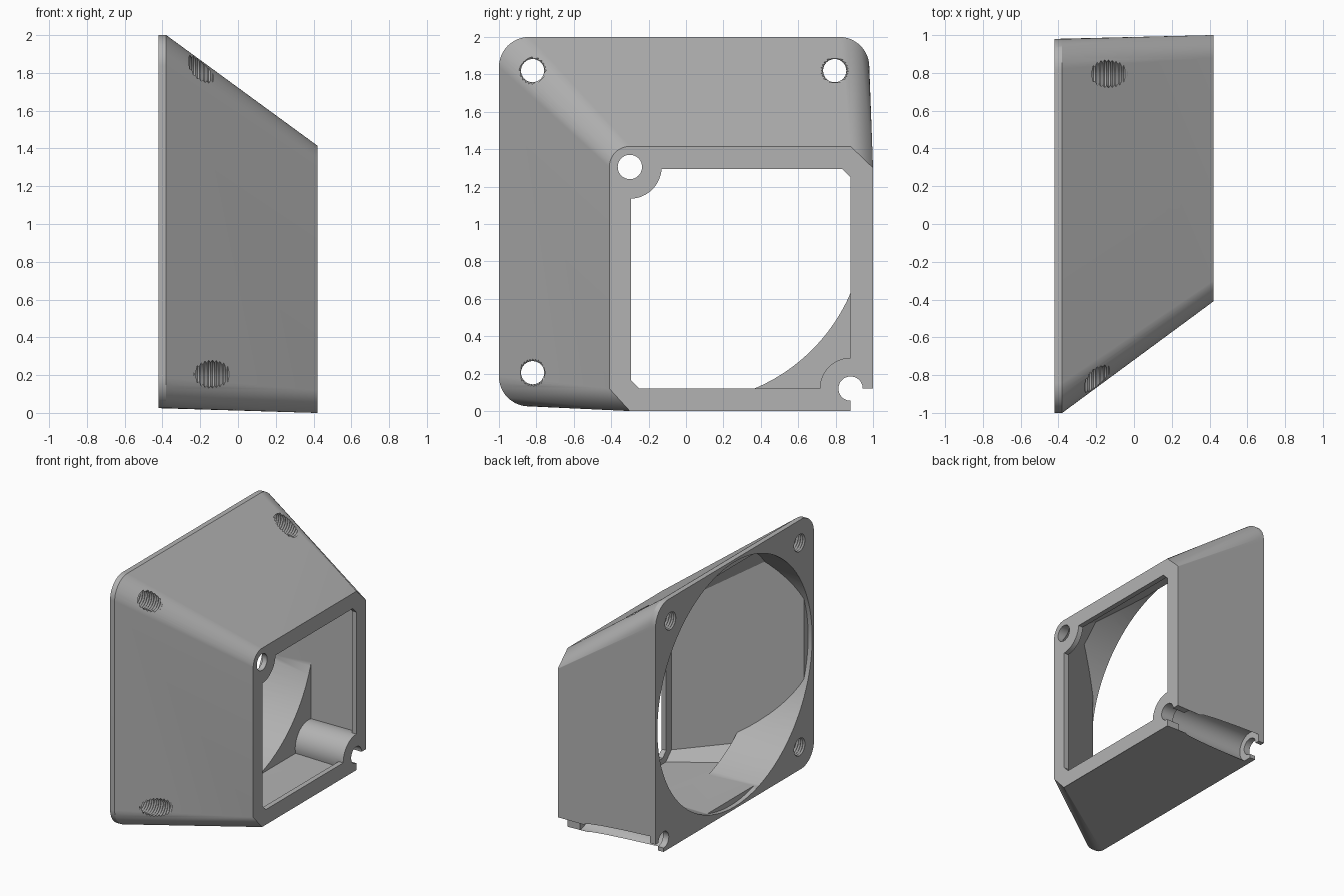
import bpy, bmesh, math

old = bpy.data.objects.get("Cube")
if old:
    bpy.data.objects.remove(old)

grey = bpy.data.materials.new("light_grey")
GREY = (0.45, 0.45, 0.45, 1)
grey.diffuse_color = GREY
grey.use_nodes = True
grey.node_tree.nodes["Principled BSDF"].inputs["Base Color"].default_value = GREY


def make_object(name, bm):
    bmesh.ops.recalc_face_normals(bm, faces=bm.faces[:])
    mesh = bpy.data.meshes.new(name)
    bm.to_mesh(mesh)
    bm.free()
    mesh.materials.append(grey)
    obj = bpy.data.objects.new(name, mesh)
    bpy.context.collection.objects.link(obj)
    return obj


def arc(y, z, r, start, end, steps):
    """Points on an arc in the y-z plane, angles in degrees."""
    angles = [math.radians(start + (end - start) * i / steps) for i in range(steps + 1)]
    return [(y + r * math.cos(a), z + r * math.sin(a)) for a in angles]


def circle(y, z, r, steps=48):
    return arc(y, z, r, 0, 360, steps)[:-1]


def clipped_box(y0, z0, y1, z1, c):
    """Rectangle with every corner clipped except the lower one at +y."""
    return [(y0 + c, z0), (y1, z0), (y1, z1 - c), (y1 - c, z1),
            (y0 + c, z1), (y0, z1 - c), (y0, z0 + c)]


def hull(name, sections):
    """Convex solid around y-z outlines placed along x."""
    bm = bmesh.new()
    for x, outline in sections:
        for y, z in outline:
            bm.verts.new((x, y, z))
    res = bmesh.ops.convex_hull(bm, input=bm.verts[:])
    junk = {g for g in res["geom_interior"] + res["geom_unused"]
            if isinstance(g, bmesh.types.BMVert) and g.is_valid}
    bmesh.ops.delete(bm, geom=list(junk), context="VERTS")
    bmesh.ops.dissolve_limit(bm, angle_limit=0.001, verts=bm.verts[:], edges=bm.edges[:])
    return make_object(name, bm)


def prism(name, outline, x0, x1):
    return hull(name, [(x0, outline), (x1, outline)])


def thread(name, y, z, x0, x1, pitch=0.02, sides=32):
    """Ridged rod that cuts a threaded screw hole."""
    bm = bmesh.new()
    rings = []
    for i in range(int((x1 - x0) / pitch * 2) + 1):
        r = 0.062 if i % 2 else 0.074
        rings.append([bm.verts.new((x0 + i * pitch / 2, py, pz))
                      for py, pz in circle(y, z, r, sides)])
    for a, b in zip(rings, rings[1:]):
        for i in range(sides):
            j = (i + 1) % sides
            bm.faces.new((a[i], a[j], b[j], b[i]))
    bm.faces.new(rings[0])
    bm.faces.new(rings[-1])
    return make_object(name, bm)


def cut(target, *cutters):
    """Subtract the cutters and bake the result."""
    for cutter in cutters:
        mod = target.modifiers.new("cut", "BOOLEAN")
        mod.operation = "DIFFERENCE"
        mod.solver = "EXACT"
        mod.object = cutter
    bpy.context.view_layer.update()
    graph = bpy.context.evaluated_depsgraph_get()
    mesh = bpy.data.meshes.new_from_object(target.evaluated_get(graph))
    target.modifiers.clear()
    target.data = mesh
    for cutter in cutters:
        bpy.data.objects.remove(cutter)


# Outer shell: rounded large flange tapering to the small offset frame
flange = (arc(0.82, 1.84, 0.16, 0, 90, 12) + arc(-0.84, 1.84, 0.16, 90, 180, 12)
          + arc(-0.84, 0.185, 0.16, 180, 270, 12) + [(0.98, 0.025)])
frame = ([(1, 0), (1, 1.3), (0.88, 1.415)] + arc(-0.3, 1.305, 0.11, 90, 180, 12)
         + [(-0.41, 0.12), (-0.3, 0)])
duct = hull("duct_adapter", [(-0.42, flange), (-0.38, flange), (0.41, frame), (0.42, frame)])

# Inside: flat tapered walls, narrowed to a round bore in the half behind the flange
mouth = circle(-0.01, 1.012, 0.968, 96)
cavity = hull("cavity_cutter", [(-0.42, clipped_box(-0.95, 0.09, 0.905, 1.95, 0.16)),
                                (0.38, clipped_box(-0.36, 0.075, 0.925, 1.36, 0.07))])
collar = prism("collar", [(-1.5, -1), (1.5, -1), (1.5, 3), (-1.5, 3)], -0.6, 0)
cut(collar, prism("bore", mouth, -0.8, 0.2))
cut(cavity, collar, prism("boss_core", circle(0.88, 0.12, 0.165), -0.7, 0.7))
cut(duct, cavity)
cut(duct, prism("mouth_cutter", mouth, -0.5, -0.385))

# Square window in the small frame, with two clipped corners and two round bosses
window = [(-0.25, 0.12), (0.88, 0.12), (0.88, 1.25), (0.835, 1.295),
          (-0.295, 1.295), (-0.295, 0.165)]
opening = prism("window_cutter", window, 0.35, 0.5)
cut(opening, prism("boss_core", circle(0.88, 0.12, 0.165), 0.2, 0.7),
    prism("boss_core", circle(-0.3, 1.305, 0.17), 0.2, 0.7))
cut(duct, opening)

# Screw holes: threaded in the flange, plain in the frame
for y, z in ((-0.82, 1.82), (0.795, 1.82), (-0.82, 0.205)):
    cut(duct, thread("thread_cutter", y, z, -0.455, 0.105))
cut(duct, prism("hole_cutter", circle(-0.3, 1.305, 0.065), 0.1, 0.6))

# Open corner groove, wider between the two end stops
cut(duct, prism("groove_cutter", circle(0.88, 0.12, 0.065), -0.6, 0.6))
cut(duct, prism("corner_cutter", [(0.88, 0.12), (1.2, 0.12), (1.2, -0.2), (0.88, -0.2)],
                -0.6, 0.6))
cut(duct, prism("wide_groove_cutter", circle(0.88, 0.12, 0.115), -0.37, 0.31))

# Smooth rounded surfaces, sharp edges, flat walls kept flat
bpy.ops.object.select_all(action="DESELECT")
duct.select_set(True)
bpy.context.view_layer.objects.active = duct
bpy.ops.object.shade_smooth_by_angle(angle=math.radians(25))
weighted = duct.modifiers.new("flat_walls", "WEIGHTED_NORMAL")
weighted.keep_sharp = True
